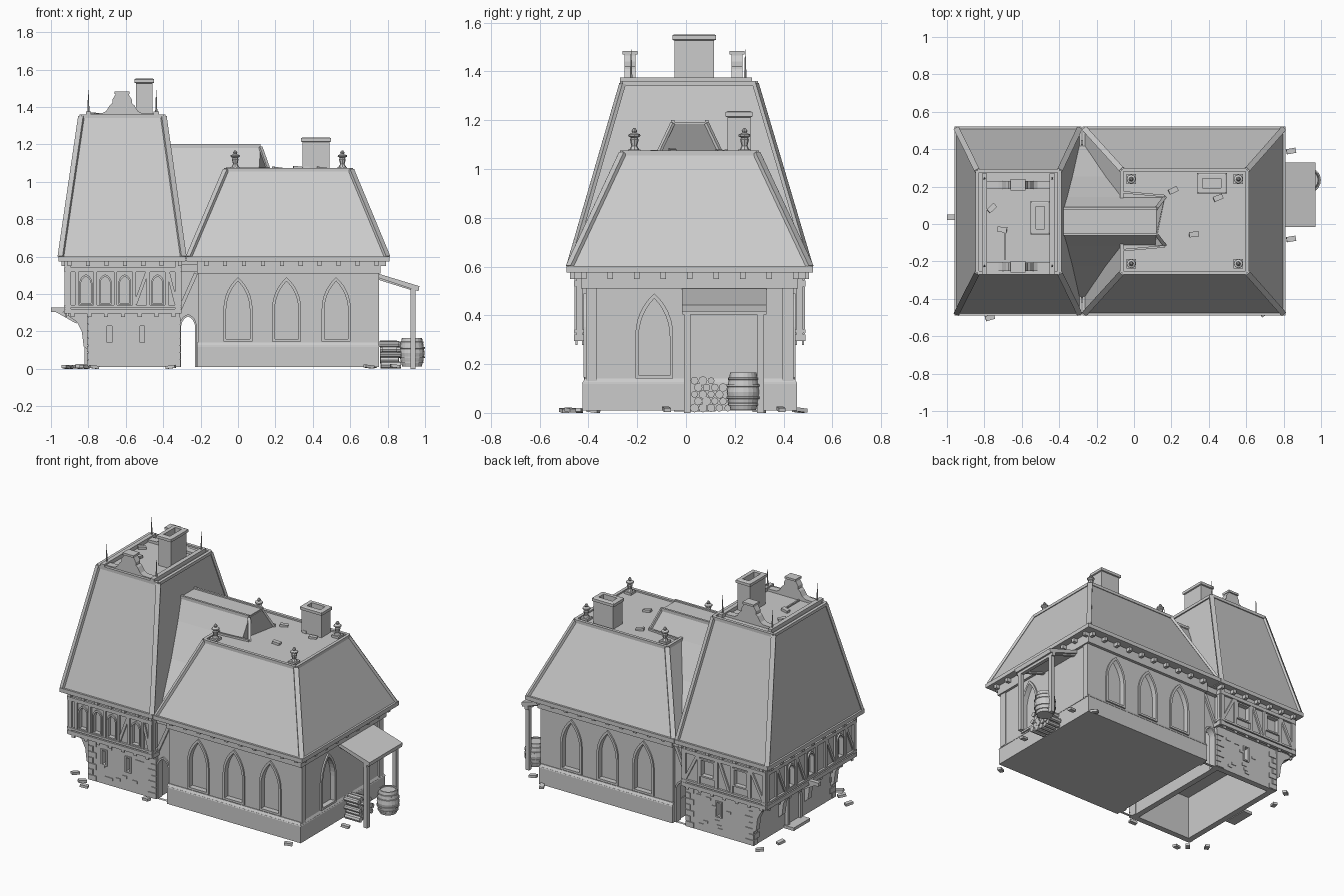
import bpy, bmesh, math, random
from mathutils import Vector, Matrix

if "Cube" in bpy.data.objects:
    bpy.data.objects.remove(bpy.data.objects["Cube"])

random.seed(4)
C = 0.015  # centre line of the house in y


def finish(name, bm, smooth=False):
    bmesh.ops.recalc_face_normals(bm, faces=bm.faces)
    me = bpy.data.meshes.new(name)
    bm.to_mesh(me)
    bm.free()
    if smooth:
        for p in me.polygons:
            p.use_smooth = len(p.vertices) == 4
    ob = bpy.data.objects.new(name, me)
    bpy.context.collection.objects.link(ob)
    return ob


def loft(name, rings, caps=True):
    bm = bmesh.new()
    vs = [[bm.verts.new(p) for p in r] for r in rings]
    n = len(vs[0])
    for a, b in zip(vs, vs[1:]):
        for i in range(n):
            bm.faces.new((a[i], a[(i + 1) % n], b[(i + 1) % n], b[i]))
    if caps:
        bm.faces.new(vs[0])
        bm.faces.new(vs[-1])
    return finish(name, bm)


def rect(x0, x1, y0, y1, z):
    return [(x0, y0, z), (x1, y0, z), (x1, y1, z), (x0, y1, z)]


def box(name, x0, x1, y0, y1, z0, z1):
    return loft(name, [rect(x0, x1, y0, y1, z0), rect(x0, x1, y0, y1, z1)])


def beam(name, p, q, w, h):
    p, q = Vector(p), Vector(q)
    d = (q - p).normalized()
    s = d.cross(Vector((0, 0, 1)))
    s = s.normalized() if s.length > 1e-4 else Vector((1, 0, 0))
    u = s.cross(d)
    cs = [s * (w / 2 * a) + u * (h / 2 * b) for a, b in ((-1, -1), (1, -1), (1, 1), (-1, 1))]
    return loft(name, [[p + c for c in cs], [q + c for c in cs]])


def on_wall(side, p, u, v, d):  # wall coordinates (u, v) pushed out by d
    return {'F': (u, p - d, v), 'B': (u, p + d, v), 'R': (p + d, u, v), 'L': (p - d, u, v)}[side]


def prism(name, side, p, pts, d0, d1):
    return loft(name, [[on_wall(side, p, u, v, d) for u, v in pts] for d in (d0, d1)])


def frame(name, side, p, outer, inner, d0, d1):
    seq = ((outer, d0), (outer, d1), (inner, d1), (inner, d0), (outer, d0))
    return loft(name, [[on_wall(side, p, u, v, d) for u, v in pts] for pts, d in seq], False)


def strip(name, side, p, a, b, w, d=0.012):
    t = Vector((b[0] - a[0], b[1] - a[1])).normalized() * (w / 2)
    n = (-t.y, t.x)
    return prism(name, side, p, [(a[0] + n[0], a[1] + n[1]), (a[0] - n[0], a[1] - n[1]),
                                 (b[0] - n[0], b[1] - n[1]), (b[0] + n[0], b[1] + n[1])], -0.004, d)


def arch(c, w, z0, top, h, k=6):  # pointed arch outline, w = half width, h = rise
    R = (h * h + w * w) / (2 * w)
    m = math.asin(min(1, h / R))
    arc = [(w - R + R * math.cos(m * i / k), top - h + R * math.sin(m * i / k)) for i in range(k + 1)]
    half = [(w, z0)] + arc
    return [(c + x, z) for x, z in half] + [(c - x, z) for x, z in reversed(half[:-1])]


def lathe(name, x, y, prof, seg=8):
    return loft(name, [[(x + r * math.cos(2 * math.pi * i / seg), y + r * math.sin(2 * math.pi * i / seg), z)
                        for i in range(seg)] for r, z in prof])


def cut(target, cutter):
    cutter.hide_render = cutter.hide_viewport = True
    m = target.modifiers.new('cut', 'BOOLEAN')
    m.operation, m.solver, m.object = 'DIFFERENCE', 'EXACT', cutter


def arched_window(name, wall, side, p, c, w, z0, top, h, depth=0.025, b=0.014):
    if wall:
        cut(wall, prism(name + '_cutter', side, p, arch(c, w - b, z0 + b, top - 1.5 * b, h - b), -depth, 0.03))
    frame(name + '_frame', side, p, arch(c, w, z0, top, h), arch(c, w - b, z0 + b, top - 1.5 * b, h - b), -0.015, 0.01)


def chimney(name, x0, x1, y0, y1, z0, z1):
    t, o = 0.022, 0.008
    rs = [rect(x0, x1, y0, y1, z0), rect(x0, x1, y0, y1, z1 - .025)]
    rs += [rect(x0 - o, x1 + o, y0 - o, y1 + o, z1 - .022), rect(x0 - o, x1 + o, y0 - o, y1 + o, z1 - .004)]
    rs += [rect(x0, x1, y0, y1, z1), rect(x0 + t, x1 - t, y0 + t, y1 - t, z1), rect(x0 + t, x1 - t, y0 + t, y1 - t, z1 - .08)]
    loft(name, rs)


def roof(name, e, t, z1):  # steep hipped roof with flat top, eaves boards, hip strips and rim
    box(name + '_eaves', *e, 0.575, 0.602)
    k = 0.012
    lo = rect(e[0] + k, e[1] - k, e[2] + k, e[3] - k, 0.6)
    hi = rect(*t, z1)
    loft(name, [lo, hi])
    for i in range(4):
        beam(name + '_hip', lo[i], hi[i], 0.03, 0.016)
        beam(name + '_rim', hi[i], hi[(i + 1) % 4], 0.02, 0.02)


def dentils(name, side, p, u0, u1, v0, v1, n, d=0.03):
    for i in range(n):
        u = u0 + (u1 - u0) * i / (n - 1)
        prism(name, side, p, [(u - .011, v0), (u + .011, v0), (u + .011, v1), (u - .011, v1)], 0, d)


# Hall body
box('hall_plinth', -0.22, 0.755, -0.425, 0.455, 0.01, 0.125)
loft('hall_plinth_cap', [rect(-.22, .757, -.427, .457, .12), rect(-.22, .745, -.415, .445, .14)])
hall = box('hall_wall', -0.215, 0.745, -0.41, 0.44, 0.1, 0.58)
box('hall_cornice', -0.22, 0.762, -0.43, 0.46, 0.51, 0.577)
for x in (0.0, 0.26, 0.525):
    arched_window('hall_front_window', hall, 'F', -0.41, x, 0.0775, 0.145, 0.49, 0.17)
    arched_window('hall_back_window', hall, 'B', 0.44, x, 0.0775, 0.145, 0.49, 0.17)
arched_window('hall_side_window', hall, 'R', 0.745, -0.13, 0.0775, 0.14, 0.49, 0.17)
for y in (-0.388, 0.418):
    strip('hall_corner_board', 'R', 0.745, (y, 0.13), (y, 0.52), 0.045, 0.008)

# Roofs and eaves blocks
roof('hall_roof', (-0.275, 0.81, -0.49, 0.52), (-0.065, 0.605, -0.26, 0.29), 1.065)
roof('tower_roof', (-0.96, -0.28, -0.49, 0.52), (-0.838, -0.398, -0.26, 0.285), 1.35)
for s, p in (('F', -0.43), ('B', 0.46)):
    dentils('eaves_block', s, p, -0.17, 0.74, 0.55, 0.577, 10)
    dentils('eaves_block', s, p, -0.9, -0.31, 0.55, 0.577, 7, 0.045)
dentils('eaves_block', 'R', 0.76, -0.42, 0.45, 0.55, 0.577, 9)
dentils('eaves_block', 'L', -0.92, -0.42, 0.45, 0.55, 0.577, 9, 0.025)

# Roof linking tower and hall
def link(x, dz=0):
    return [(x, C + y, z) for y, z in ((-.41, .59), (-.24, .86), (-.13, 1.06), (-.07, 1.185), (.07, 1.185), (.13, 1.06), (.24, .86), (.41, .59))]
end = [(0.12 if z > 1.1 else 0.165 if z > 1 else 0.1 if z > .8 else -0.1, y, z) for x, y, z in link(0)]
loft('link_roof', [link(-0.41), end])
box('link_roof_cap', -0.385, 0.115, C - .075, C + .075, 1.18, 1.192)
for s in (-1, 1):
    beam('link_ridge_rail', (-0.385, C + s * .07, 1.193), (0.12, C + s * .07, 1.193), 0.014, 0.016)
    beam('link_hip', (0.12, C + s * .07, 1.187), (0.165, C + s * .13, 1.06), 0.018, 0.012)
    beam('link_eave_rail', (-0.06, C + s * .155, 1.07), (0.165, C + s * .135, 1.07), 0.012, 0.014)

# Chimneys, finials, gable crests, spikes
chimney('hall_chimney', 0.345, 0.488, 0.17, 0.265, 1.05, 1.237)
chimney('tower_chimney', -0.546, -0.456, -0.048, 0.115, 1.33, 1.552)
for x in (-0.015, 0.558):
    for y in (-0.212, 0.24):
        box('finial_base', x - .026, x + .026, y - .026, y + .026, 1.06, 1.08)
        lathe('finial', x, y, [(.02, 1.08), (.012, 1.095), (.018, 1.12), (.014, 1.128), (.025, 1.135), (.024, 1.142),
                               (.008, 1.148), (.012, 1.156), (.004, 1.168)])
half = [(.17, 1.345), (.17, 1.365), (.105, 1.367), (.085, 1.378), (.065, 1.41), (.052, 1.42), (.052, 1.44), (.036, 1.465), (.036, 1.478)]
crest = [(-.62 + x, z) for x, z in half] + [(-.62 - x, z) for x, z in reversed(half)]
for y in (-0.21, 0.228):
    prism('gable_crest', 'F', y, crest, -0.003, 0.042)
    box('crest_cap', -.66, -.58, y - .05, y + .012, 1.47, 1.484)
for x in (-0.8, -0.437):
    box('tower_roof_curb', x - .014, x + .014, -.27, .27, 1.345, 1.375)
    for y in (-0.225, 0.243):
        lathe('roof_spike', x, y, [(.006, 1.36), (.005, 1.4), (.001, 1.49)], 6)

# Tower ground floor: open-bottomed stone walls
tf = box('tower_front_wall', -0.80, -0.31, -0.41, -0.37, 0.01, 0.32)
tb = box('tower_back_wall', -0.80, -0.31, 0.40, 0.44, 0.01, 0.32)
box('tower_left_wall', -0.80, -0.76, -0.37, 0.40, 0.01, 0.32)
box('tower_right_wall', -0.35, -0.31, -0.37, 0.40, 0.01, 0.32)
for s, p, wall, xs in (('F', -0.41, tf, (-.687, -.512)), ('B', 0.44, tb, (-.55,))):
    for x in xs:
        q = [[(x - a, .14 - b), (x + a, .14 - b), (x + a, .23 + b), (x - a, .23 + b)] for a, b in ((.023, .008), (.013, 0))]
        cut(wall, prism('slit_cutter', s, p, q[1], -0.03, 0.02))
        frame('slit_frame', s, p, q[0], q[1], -0.01, 0.008)
    for i in range(7):  # corner stones
        for x, sg in ((-0.803, 1), (-0.307, -1)):
            w = 0.035 if i % 2 else 0.06
            strip('quoin', s, p, (x, .03 + i * .038), (x + sg * w, .03 + i * .038), 0.034, 0.006)
    for i in range(9):
        u, v = random.uniform(-.74, -.4), random.uniform(.03, .27)
        strip('loose_stone', s, p, (u, v), (u + .035, v), 0.016, 0.004)
for y, sg in ((-.41, 1), (.44, -1)):
    for i in range(7):
        strip('side_quoin', 'L', -.80, (y, .03 + i * .038), (y + sg * (.06 if i % 2 else .035), .03 + i * .038), .034, .006)

# Tower side door, jetty brackets, hoist beam
prism('side_door', 'L', -0.80, arch(0.035, 0.055, 0.01, 0.25, 0.08), -0.01, 0.006)
frame('side_door_frame', 'L', -0.80, arch(.035, .075, .01, .28, .1), arch(.035, .055, .01, .25, .08), -0.005, 0.02)
box('door_step', -0.87, -0.80, -0.05, 0.12, 0.005, 0.025)
knee = [(-.80, .10), (-.825, .12), (-.835, .2), (-.86, .25), (-.91, .285), (-.91, .31), (-.80, .31)]
for y in (-0.38, -0.11, 0.16, 0.43):
    prism('jetty_bracket', 'F', y, knee, -0.018, 0.018)
box('hoist_beam', -1.0, -0.85, 0.022, 0.05, 0.305, 0.328)
beam('hoist_brace', (-0.97, .036, .312), (-0.86, .036, .25), 0.02, 0.018)

# Tower upper floor with timber framing
X0, X1, Y0, Y1 = -0.915, -0.315, -0.445, 0.475
up = box('tower_upper_floor', X0, X1, Y0, Y1, 0.305, 0.58)
walls = {'F': (Y0, X0, X1), 'B': (Y1, X0, X1), 'L': (X0, Y0, Y1), 'R': (X1, Y0, Y1)}
for s, (p, u0, u1) in walls.items():
    for z, w in ((.308, .026), (.335, .014), (.53, .024)):
        strip('timber_rail', s, p, (u0 - .008, z), (u1 + .008, z), w, 0.014)
    for u in (u0 + .008, u1 - .008):
        strip('corner_post', s, p, (u, .3), (u, .575), 0.026)
    if s != 'R':
        dentils('floor_joist', s, p, u0 + .03, u1 - .03, .278, .305, 7 if s != 'L' else 9, 0.008)
for u in (-.863, -.763, -.655, -.555, -.48, -.38):
    strip('front_post', 'F', Y0, (u, .335), (u, .53), 0.018)
for u in (-.813, -.71, -.605, -.43):
    arched_window('loft_window', up, 'F', Y0, u, 0.034, 0.345, 0.505, 0.045, 0.02, 0.008)
strip('front_brace', 'F', Y0, (-.55, .345), (-.485, .52), .018, .01)
strip('front_brace', 'F', Y0, (-.33, .345), (-.375, .52), .018, .01)
for i in range(1, 9):
    u = Y0 + i * (Y1 - Y0) / 9
    strip('side_post', 'L', X0, (u, .335), (u, .53), 0.018)
    if i in (1, 3, 6, 8):
        strip('side_brace', 'L', X0, (u - .09, .345), (u - .01, .52), .016, .01)
    elif i in (2, 5, 7):
        arched_window('side_loft_window', up, 'L', X0, u - .051, 0.034, 0.345, 0.505, 0.045, 0.02, 0.008)
for u in (-.80, -.67, -.56, -.43):
    strip('back_post', 'B', Y1, (u, .335), (u, .53), 0.02)
strip('back_brace', 'B', Y1, (-.9, .345), (-.81, .52), .018, .01)
strip('back_brace', 'B', Y1, (-.33, .345), (-.42, .52), .018, .01)
strip('back_brace', 'B', Y1, (-.65, .345), (-.58, .52), .018, .01)
for c in (-.735, -.495):
    q = [[(c - a, .40 - b), (c + a, .40 - b), (c + a, .5 + b), (c - a, .5 + b)] for a, b in ((.055, .01), (.043, 0))]
    cut(up, prism('back_window_cutter', 'B', Y1, q[1], -0.02, 0.02))
    frame('back_window_frame', 'B', Y1, q[0], q[1], -0.01, 0.012)

# Passage between tower and hall
box('passage_upper', -0.32, -0.21, -0.39, 0.42, 0.30, 0.58)
for s, p in (('F', -0.39), ('B', 0.42)):
    door = arch(-0.267, 0.037, 0.01, 0.28, 0.055)
    prism('passage_arch', s, p, [(-.315, .01), (-.315, .31), (-.215, .31), (-.215, .01)] + door, -0.04, 0)
    frame('passage_arch_trim', s, p, arch(-.267, .045, .01, .292, .06), door, -0.01, 0.01)
    strip('passage_brace', s, p, (-.31, .32), (-.225, .51), .02)
    strip('passage_rail', s, p, (-.32, .54), (-.21, .54), .04, .03)

# Lean-to with posts, barrel and log pile
prism('leanto_roof', 'F', 0.157, [(.74, .49), (.74, .512), (.97, .442), (.965, .415)], -0.173, 0.173)
beam('leanto_beam', (.935, -.015, .415), (.935, .33, .415), .025, .025)
for y in (0.005, 0.305):
    box('leanto_post', .922, .948, y - .014, y + .014, 0, .425)
    beam('leanto_rafter', (.75, y, .488), (.95, y, .425), .022, .022)
barrel = lathe('barrel', .93, .235, [(.052, .012), (.061, .045), (.068, .085), (.061, .13), (.054, .165), (.046, .165), (.046, .157)], 20)
for z, r in ((.035, .061), (.062, .067), (.112, .0665), (.14, .061)):
    lathe('barrel_hoop', .93, .235, [(r, z - .005), (r + .002, z - .004), (r + .002, z + .004), (r, z + .005)], 20)
for row in range(5):
    for i in range(5 - row // 2):
        y, z, r = .035 + i * .034 + (row % 2) * .015, .02 + row * .028, random.uniform(.014, .019)
        a, b = .755 + random.uniform(0, .015), .86 + random.uniform(-.01, .015)
        loft('log', [[(x, y + r * math.cos(k * math.pi / 4), z + r * math.sin(k * math.pi / 4)) for k in range(8)] for x in (a, b)])

# Scattered stones and broken tiles
spots = [(-.92, -.38, .01), (-.82, -.45, .01), (-.77, -.5, .01), (-.36, -.44, .01), (-.9, .3, .01), (-.86, .46, .01), (.84, .39, .015),
         (.84, -.08, .015), (.7, -.475, .012), (.72, .47, .012), (.21, .18, 1.07), (.32, -.055, 1.075), (.37, .19, 1.07),
         (-.76, .085, 1.36), (-.705, -.03, 1.36), (.45, .14, 1.07)]
for x, y, z in spots:
    ob = box('rubble', -.025, .025, -.014, .014, -.008, .008)
    ob.location, ob.rotation_euler = (x, y, z), (0, 0.12, random.uniform(0, 3))
beam('fallen_stick', (-.69, -.19, 1.36), (-.69, -.02, 1.36), .01, .01)
